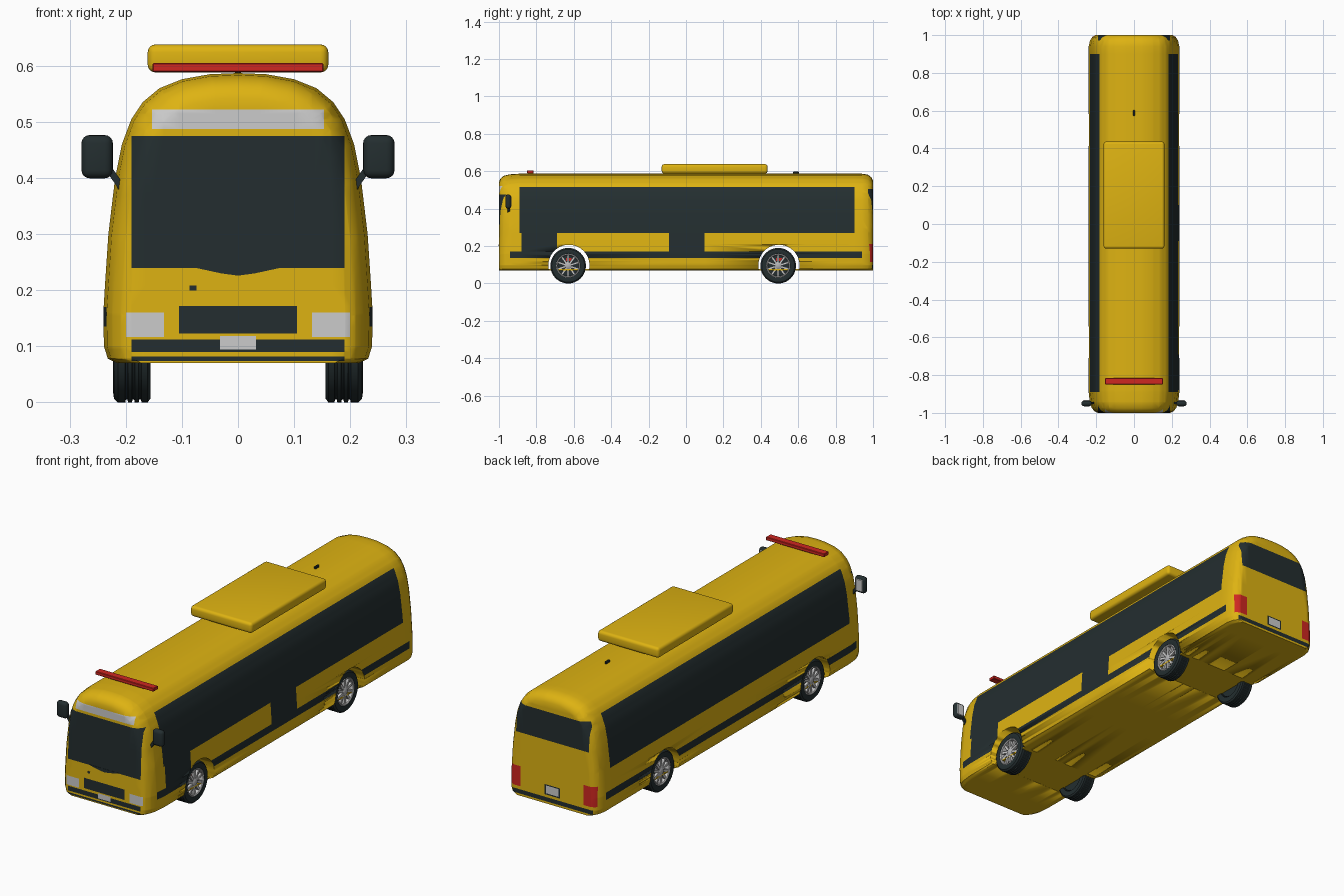
import bpy, bmesh, math
from mathutils import Matrix, Vector

cube = bpy.data.objects.get("Cube")
if cube:
    bpy.data.objects.remove(cube, do_unlink=True)


def material(name, rgb):
    m = bpy.data.materials.new(name)
    m.use_nodes = True
    m.diffuse_color = (*rgb, 1)
    m.node_tree.nodes["Principled BSDF"].inputs["Base Color"].default_value = (*rgb, 1)
    return m


YELLOW, DARK, RED, PALE, METAL = range(5)
MATS = [material("yellow paint", (0.73, 0.45, 0.006)),
        material("dark glass and rubber", (0.017, 0.027, 0.029)),
        material("red", (0.62, 0.02, 0.015)),
        material("pale lamp", (0.6, 0.6, 0.6)),
        material("wheel metal", (0.45, 0.45, 0.46))]


def finish(name, bm, mat=None, angle=35):
    """Turn a bmesh into a smooth-shaded object."""
    bmesh.ops.recalc_face_normals(bm, faces=bm.faces[:])
    me = bpy.data.meshes.new(name)
    bm.to_mesh(me)
    bm.free()
    ob = bpy.data.objects.new(name, me)
    bpy.context.collection.objects.link(ob)
    for m in (MATS if mat is None else [MATS[mat]]):
        me.materials.append(m)
    for o in bpy.context.selected_objects:
        o.select_set(False)
    ob.select_set(True)
    bpy.context.view_layer.objects.active = ob
    bpy.ops.object.shade_smooth_by_angle(angle=math.radians(angle))
    return ob


def box(name, centre, size, mat, bevel=0.0, segments=3):
    bm = bmesh.new()
    bmesh.ops.create_cube(bm, size=1, matrix=Matrix.Translation(centre) @ Matrix.Diagonal((*size, 1)))
    if bevel:
        bmesh.ops.bevel(bm, geom=bm.edges[:], offset=bevel, segments=segments,
                        profile=0.5, affect='EDGES')
    return finish(name, bm, mat)


def lathe(name, profile, centre, side, mat, steps=40):
    """Spin (x, radius) points about an axle along x."""
    bm = bmesh.new()
    c = Vector(centre)
    vs = [bm.verts.new(c + Vector((side * x, 0, r))) for x, r in profile]
    es = [bm.edges.new(p) for p in zip(vs, vs[1:])]
    bmesh.ops.spin(bm, geom=vs + es, cent=c, axis=(1, 0, 0), angle=math.tau, steps=steps)
    bmesh.ops.remove_doubles(bm, verts=bm.verts[:], dist=1e-5)
    return finish(name, bm, mat)


# Body shell: one half section, lofted through rings that round off both ends
FLOOR = 0.07
half = [(0.215, FLOOR), (0.232, 0.078), (0.239, 0.1), (0.24, 0.16), (0.237, 0.21),
        (0.231, 0.3), (0.219, 0.4), (0.207, 0.46), (0.19, 0.505), (0.17, 0.535),
        (0.14, 0.56), (0.1, 0.576), (0.05, 0.585), (0, 0.587)]
section = half + [(-x, z) for x, z in half[-2::-1]]
rings = [(-1, 0.80, 0.915), (-0.992, 0.87, 0.95), (-0.975, 0.93, 0.978), (-0.945, 0.975, 0.993),
         (-0.89, 1, 1), (0.94, 1, 1), (0.972, 0.97, 0.99), (0.99, 0.92, 0.965), (1, 0.85, 0.93)]
bm = bmesh.new()
loft = [[bm.verts.new((x * sx, y, FLOOR + (z - FLOOR) * sz)) for x, z in section]
        for y, sx, sz in rings]
n = len(section)
for a, b in zip(loft, loft[1:]):
    for i in range(n):
        bm.faces.new((a[i], a[(i + 1) % n], b[(i + 1) % n], b[i]))
bm.faces.new(loft[0])
bm.faces.new(loft[-1])
bmesh.ops.recalc_face_normals(bm, faces=bm.faces[:])

# Painted areas: end panels span |x|, side panels span y; the first match wins
panels = [
    ("front", 0, 0.19, 0.24, 0.475, DARK),         # windscreen
    ("front", 0, 0.153, 0.487, 0.522, PALE),       # destination sign
    ("front", 0, 0.105, 0.123, 0.172, DARK),       # grille
    ("front", 0.132, 0.2, 0.117, 0.16, PALE),      # headlights
    ("front", 0, 0.032, 0.094, 0.118, PALE),       # number plate
    ("front", 0, 0.19, 0.09, 0.112, DARK),         # bumper slot
    ("front", 0, 0.19, 0.074, 0.082, DARK),        # lower lip
    ("back", 0, 0.19, 0.37, 0.505, DARK),          # rear window
    ("back", 0.165, 0.225, 0.115, 0.21, RED),      # tail lamps
    ("back", 0, 0.033, 0.118, 0.155, PALE),        # number plate
    ("back", 0, 0.04, 0.112, 0.16, DARK),          # plate frame
    ("back", 0, 0.21, 0.08, 0.1, DARK),            # rear bumper strip
    ("sides", -0.89, 0.9, 0.27, 0.515, DARK),      # side windows
    ("sides", -0.94, 0.94, 0.135, 0.17, DARK),     # side stripe
    ("left", -0.88, -0.69, 0.135, 0.27, DARK),     # front door
    ("left", -0.09, 0.1, 0.135, 0.27, DARK),       # middle door
]
cuts = set()
for zone, a0, a1, z0, z1, _ in panels:
    cuts |= {(2, z0), (2, z1)}
    if zone in ("front", "back"):
        cuts |= {(0, s * a) for a in (a0, a1) for s in (1, -1)}
    else:
        cuts |= {(1, a0), (1, a1)}
for axis, d in sorted(cuts):
    normal = Vector([float(i == axis) for i in range(3)])
    bmesh.ops.bisect_plane(bm, geom=bm.verts[:] + bm.edges[:] + bm.faces[:], dist=1e-5,
                           plane_co=normal * d, plane_no=normal)
for f in bm.faces:
    c, nrm = f.calc_center_median(), f.normal
    zones = {"front": c.y < -0.95 and nrm.y < -0.3, "back": c.y > 0.95 and nrm.y > 0.3,
             "sides": abs(nrm.x) > 0.4, "left": nrm.x > 0.4}
    for zone, a0, a1, z0, z1, mat in panels:
        a = abs(c.x) if zone in ("front", "back") else c.y
        if zones[zone] and a0 < a < a1 and z0 < c.z < z1:
            f.material_index = mat
            break
body = finish("body", bm)

# Wheel arches cut right through, with floor plates closing the underside
AXLES = {"front": -0.63, "rear": 0.493}
for name, y in AXLES.items():
    cutter = lathe("arch_cutter", [(-0.4, 0), (-0.4, 0.11), (0.4, 0.11), (0.4, 0)],
                   (0, y + 0.004, 0.097), 1, YELLOW)
    mod = body.modifiers.new("arch", 'BOOLEAN')
    mod.object, mod.operation, mod.solver = cutter, 'DIFFERENCE', 'EXACT'
    bpy.context.view_layer.objects.active = body
    bpy.ops.object.modifier_apply(modifier=mod.name)
    bpy.data.objects.remove(cutter, do_unlink=True)
    box(name + "_floor_plate", (0, y + 0.004, 0.0735), (0.43, 0.214, 0.006), YELLOW)

# Wheels: grooved tyre, rim, spokes and hub
tyre = [(0.156, 0.064), (0.156, 0.088), (0.161, 0.095)]
for g in (0.172, 0.184, 0.196):
    tyre += [(g, 0.095), (g + 0.001, 0.09), (g + 0.004, 0.09), (g + 0.005, 0.095)]
tyre += [(0.214, 0.095), (0.221, 0.088), (0.223, 0.075), (0.22, 0.064), (0.156, 0.064)]
for end, y in AXLES.items():
    for side, label in ((1, "left"), (-1, "right")):
        tag, c = f"{end}_{label}_", (0, y, 0.095)
        lathe(tag + "tyre", tyre, c, side, DARK)
        lathe(tag + "rim", [(0.17, 0.065), (0.219, 0.065), (0.221, 0.06), (0.218, 0.056),
                            (0.17, 0.056)], c, side, PALE)
        lathe(tag + "wheel_back", [(0.16, 0), (0.16, 0.06), (0.195, 0.06), (0.195, 0)], c, side, DARK)
        lathe(tag + "hub", [(0.195, 0.018), (0.216, 0.018), (0.22, 0.012), (0.22, 0)], c, side, METAL, 20)
        box(tag + "brake", (side * 0.197, y + 0.004, 0.128), (0.01, 0.03, 0.016), RED)
        bm = bmesh.new()
        for k in range(10):
            m = (Matrix.Translation((side * 0.209, y, 0.095)) @ Matrix.Rotation(k * math.tau / 10, 4, 'X')
                 @ Matrix.Translation((0, 0, 0.036)) @ Matrix.Diagonal((0.012, 0.011, 0.046, 1)))
            bmesh.ops.create_cube(bm, size=1, matrix=m)
        finish(tag + "spokes", bm, PALE)

# Roof equipment
box("roof_air_unit", (0, 0.153, 0.613), (0.322, 0.566, 0.05), YELLOW, 0.014, 4)
box("roof_light_bar", (0, -0.832, 0.597), (0.305, 0.034, 0.016), RED, 0.002, 1)
box("roof_aerial", (0, 0.588, 0.59), (0.01, 0.03, 0.016), DARK, 0.003, 1)

# Wing mirrors with arms and glass
for side, label in ((1, "left"), (-1, "right")):
    box(label + "_mirror", (side * 0.251, -0.95, 0.438), (0.056, 0.03, 0.077), DARK, 0.0145, 4)
    box(label + "_mirror_glass", (side * 0.251, -0.9355, 0.438), (0.036, 0.005, 0.056), PALE, 0.002, 1)
    bm = bmesh.new()
    bmesh.ops.create_cube(bm, size=1, matrix=Matrix.Translation((side * 0.219, -0.948, 0.4))
                          @ Matrix.Rotation(side * 0.6, 4, 'Y') @ Matrix.Diagonal((0.012, 0.012, 0.06, 1)))
    finish(label + "_mirror_arm", bm, DARK)

# Windscreen cowl dipping at the centre, and a small hatch latch
bm = bmesh.new()
cowl = bm.faces.new([bm.verts.new((x, -1.0, z)) for x, z in
                     ((-0.085, 0.242), (-0.03, 0.23), (0, 0.226), (0.03, 0.23), (0.085, 0.242))])
out = bmesh.ops.extrude_face_region(bm, geom=[cowl])["geom"]
bmesh.ops.translate(bm, vec=(0, 0.003, 0), verts=[v for v in out if isinstance(v, bmesh.types.BMVert)])
bmesh.ops.translate(bm, vec=(0, -0.001, 0), verts=bm.verts[:])
finish("windscreen_cowl", bm, DARK)
box("hatch_latch", (-0.08, -1.0, 0.204), (0.012, 0.003, 0.009), DARK)
